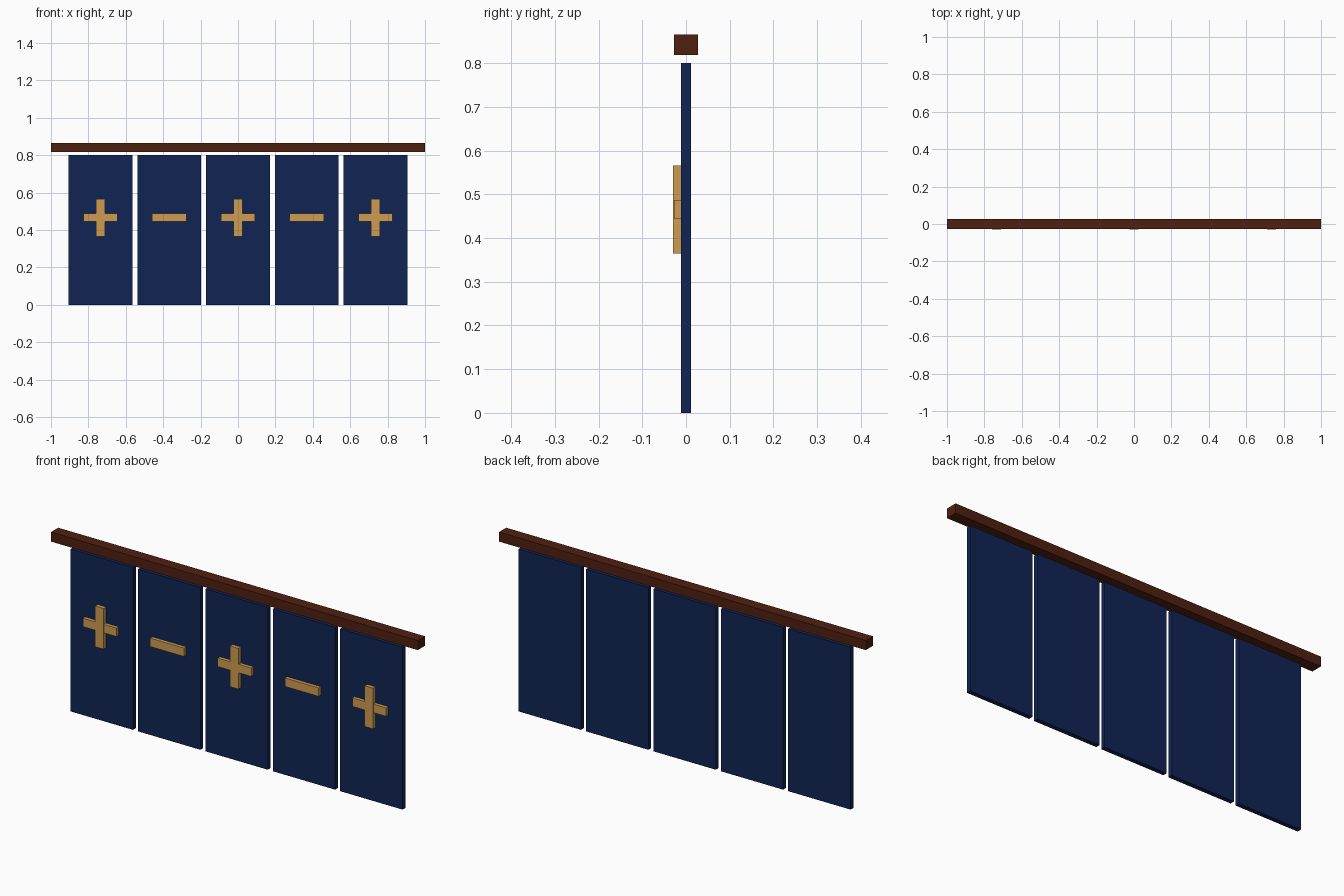
import bpy

if "Cube" in bpy.data.objects:
    bpy.data.objects.remove(bpy.data.objects["Cube"])


def material(name, rgb):
    m = bpy.data.materials.new(name)
    m.diffuse_color = (*rgb, 1)
    m.use_nodes = True
    m.node_tree.nodes["Principled BSDF"].inputs["Base Color"].default_value = m.diffuse_color
    return m


navy = material("navy cloth", (0.005, 0.017, 0.088))
gold = material("gold emblem", (0.62, 0.335, 0.085))
brown = material("dark wood", (0.078, 0.014, 0.005))


def box(name, x, y, z, mat):
    """Box from (min, max) ranges on each axis."""
    ranges = (x, y, z)
    bpy.ops.mesh.primitive_cube_add(size=1, location=[(a + b) / 2 for a, b in ranges])
    ob = bpy.context.object
    ob.name = name
    ob.scale = [b - a for a, b in ranges]
    bpy.ops.object.transform_apply(location=False, rotation=False, scale=True)
    ob.data.materials.append(mat)
    return ob


# Hanging rod
box("rod", (-1, 1), (-0.028, 0.028), (0.818, 0.865), brown)

# Five cloth panels with alternating plus and minus emblems
for i in range(5):
    c = (i - 2) * 0.3675
    box(f"panel_{i + 1}", (c - 0.17, c + 0.17), (-0.011, 0.011), (0, 0.8), navy)
    box(f"emblem_bar_{i + 1}", (c - 0.092, c + 0.092), (-0.028, -0.011), (0.445, 0.487), gold)
    if i % 2 == 0:
        box(f"emblem_upright_{i + 1}", (c - 0.023, c + 0.023), (-0.030, -0.011), (0.365, 0.566), gold)
